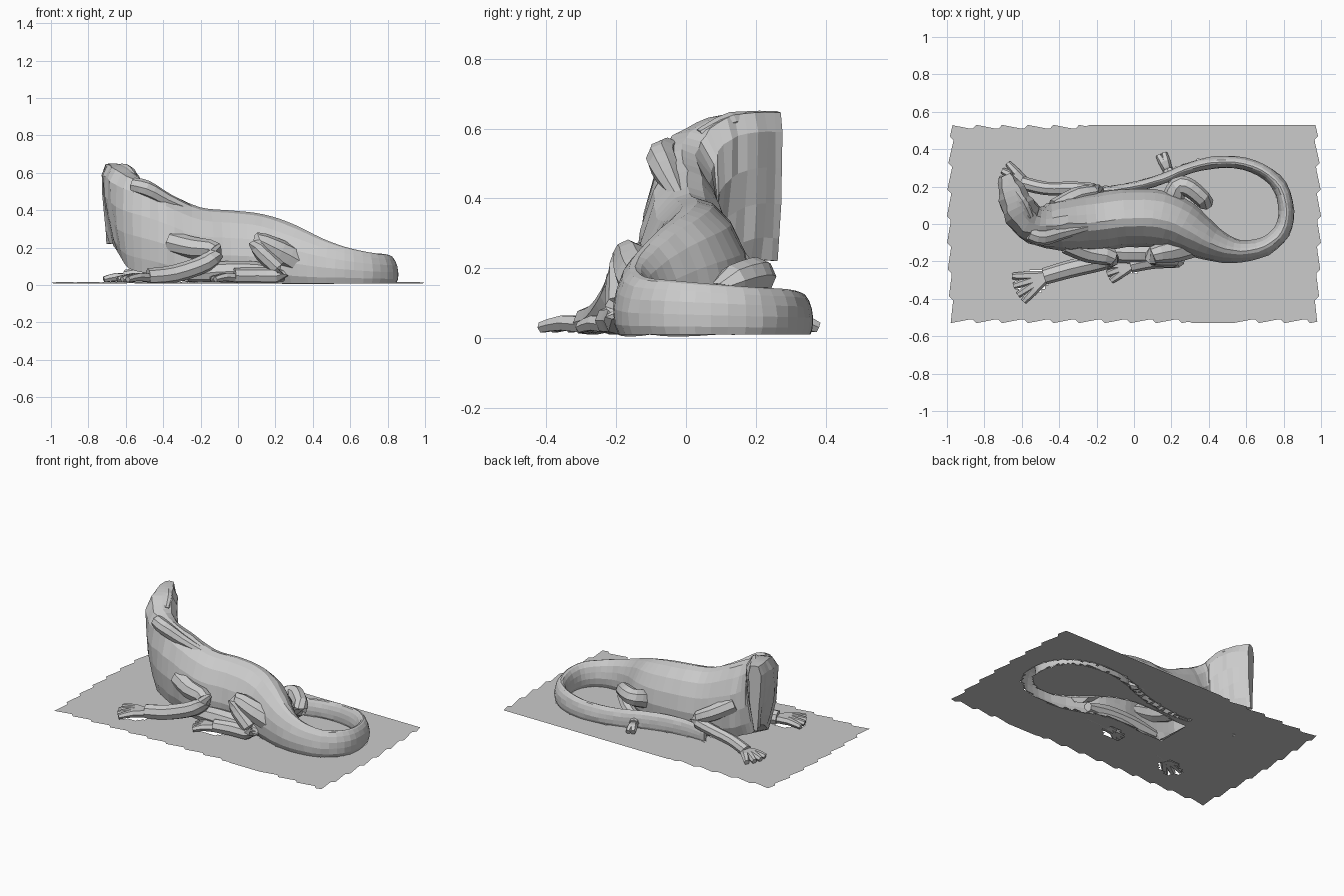
import bpy, bmesh, math, random
from mathutils import Vector

if "Cube" in bpy.data.objects:
    bpy.data.objects.remove(bpy.data.objects["Cube"])

random.seed(4)


def smooth(pts, n):
    """Catmull-Rom resampling of tuples of any length."""
    out = []
    for i in range(len(pts) - 1):
        a, b = pts[max(i - 1, 0)], pts[i]
        c, d = pts[i + 1], pts[min(i + 2, len(pts) - 1)]
        for k in range(n):
            t = k / n
            out.append(tuple(
                0.5 * (2 * q + (r - p) * t + (2 * p - 5 * q + 4 * r - s) * t * t
                       + (3 * q - p - 3 * r + s) * t ** 3)
                for p, q, r, s in zip(a, b, c, d)))
    out.append(tuple(pts[-1]))
    return out


def finish(bm, name):
    bmesh.ops.recalc_face_normals(bm, faces=bm.faces)
    me = bpy.data.meshes.new(name)
    bm.to_mesh(me)
    bm.free()
    ob = bpy.data.objects.new(name, me)
    bpy.context.collection.objects.link(ob)
    return ob


def tube(name, pts, n=3, sides=8):
    """Tapered limb through (x, y, z, radius) points, open where it touches the sheet."""
    bm = bmesh.new()
    path = smooth(pts, n)
    rings = []
    for i, p in enumerate(path):
        a, b = path[max(i - 1, 0)], path[min(i + 1, len(path) - 1)]
        t = (Vector(b[:3]) - Vector(a[:3])).normalized()
        side = t.cross(Vector((0, 0, 1))).normalized()
        up = side.cross(t)
        ring = []
        for k in range(sides):
            w = 2 * math.pi * k / sides
            v = Vector(p[:3]) + p[3] * (math.cos(w) * side + math.sin(w) * up)
            v.z = max(v.z, 0.01)
            ring.append(bm.verts.new(v))
        rings.append(ring)
    for r, s in zip(rings, rings[1:]):
        for k in range(sides):
            bm.faces.new((r[k], r[(k + 1) % sides], s[(k + 1) % sides], s[k]))
    bm.faces.new(rings[0])
    bm.faces.new(rings[-1])
    bmesh.ops.recalc_face_normals(bm, faces=bm.faces)
    flat = [f for f in bm.faces if all(v.co.z < .0101 for v in f.verts)]
    bmesh.ops.delete(bm, geom=flat, context='FACES')
    return finish(bm, name)


def toes(name, x, y, heading, angles, length):
    """Fan of stubby toes spreading from the end of a foot."""
    for i, da in enumerate(angles):
        a = math.radians(heading + da)
        c, s = math.cos(a), math.sin(a)
        tube(f"{name}_{i + 1}", [
            (x, y, 0.035, 0.026),
            (x + c * length * .55, y + s * length * .55, 0.043, 0.024),
            (x + c * length, y + s * length, 0.03, 0.017)], 2, 6)


# Head, trunk and coiled tail as one loft: x, y, bottom, top, half width
spine = smooth([
    (-.69, .26, .22, .65, .04), (-.655, .18, .22, .65, .075),
    (-.62, .09, .17, .635, .095), (-.56, .01, .09, .59, .11),
    (-.47, -.01, .06, .54, .12), (-.35, .0, .03, .48, .145),
    (-.2, .01, .01, .415, .155), (-.05, .03, .01, .40, .155),
    (.1, .03, .01, .385, .155), (.22, .0, .01, .355, .145),
    (.33, -.06, .005, .31, .12), (.45, -.12, .005, .25, .085),
    (.57, -.145, .01, .205, .06), (.7, -.12, .01, .175, .05),
    (.79, -.04, .01, .165, .045), (.815, .07, .01, .155, .042),
    (.78, .2, .01, .145, .04), (.68, .29, .01, .14, .035),
    (.54, .33, .01, .13, .033), (.4, .325, .01, .125, .032),
    (.27, .29, .01, .12, .03), (.15, .24, .01, .12, .028),
    (.0, .2, .01, .12, .026), (-.15, .18, .01, .11, .022),
    (-.27, .185, .01, .09, .012)], 3)
half = [(.28, .965), (.62, .83), (.88, .62), (1, .38), (.95, .15), (.75, 0)]
head = [(.62, .99), (.95, .86), (.92, .62), (.72, .38), (.5, .15), (.25, 0)]
bm = bmesh.new()
rings = []
m = 2 * len(half) + 1
for i, (x, y, zb, zt, w) in enumerate(spine):
    a, b = spine[max(i - 1, 0)], spine[min(i + 1, len(spine) - 1)]
    nrm = Vector((b[1] - a[1], a[0] - b[0], 0)).normalized()
    # blend from the wide-topped skull with a thin dewlap to the round trunk
    f = min(max((zt - .52) / .11, 0), 1)
    sec = [tuple(p + (q - p) * f for p, q in zip(h, k)) for h, k in zip(half, head)]
    profile = [(0, 1)] + sec + [(-u, v) for u, v in reversed(sec)]
    rough = 0.006 if zt > .45 else 0.002
    ring = []
    for u, v in profile:
        p = Vector((x, y, zb + v * (zt - zb))) + nrm * u * w
        ring.append(bm.verts.new(p + nrm * random.uniform(-rough, rough)))
    rings.append(ring)
for i, (r, s) in enumerate(zip(rings, rings[1:])):
    for k in range(m):
        if k == m // 2 and spine[i][2] < .03:
            continue                      # open where it rests on the sheet
        bm.faces.new((r[k], r[(k + 1) % m], s[(k + 1) % m], s[k]))
bm.faces.new(rings[0])
bm.faces.new(rings[-1])
finish(bm, "body_and_tail")

# Shoulder crest and brow
tube("shoulder_crest", [(-.56, -.05, .535, .04), (-.49, -.07, .515, .045),
                        (-.38, -.045, .455, .037), (-.22, -.01, .39, .02)])
tube("brow_ridge", [(-.67, .22, .625, .015), (-.60, .13, .62, .028),
                    (-.555, .04, .58, .02)])

# Right front leg
tube("right_front_leg", [(-.36, -.10, .23, .06), (-.24, -.15, .2, .058),
                         (-.125, -.175, .185, .048), (-.17, -.20, .12, .048),
                         (-.34, -.24, .06, .048), (-.48, -.28, .045, .045)])
toes("right_front_toe", -.46, -.275, 207, (-26, -10, 6, 20), .19)

# Left front leg
tube("left_front_leg", [(-.42, .08, .26, .055), (-.3, .15, .19, .05),
                        (-.2, .175, .13, .04), (-.32, .19, .10, .037),
                        (-.47, .19, .07, .036), (-.6, .22, .045, .037)])
toes("left_front_toe", -.58, .22, 162, (-30, -10, 10, 30), .14)

# Right hind leg
tube("right_hind_leg", [(.34, -.10, .11, .07), (.22, -.14, .18, .065),
                        (.105, -.165, .235, .047), (.13, -.185, .17, .044),
                        (.23, -.19, .06, .044), (.1, -.195, .05, .045),
                        (-.02, -.22, .05, .042)])
toes("right_hind_toe", .0, -.215, 200, (-16, 0, 16), .15)
tube("belly_fold", [(-.27, -.13, .05, .03), (-.1, -.15, .07, .055),
                    (.1, -.15, .07, .055), (.25, -.13, .05, .03)])

# Left hind leg
tube("left_hind_leg", [(.2, .12, .14, .06), (.24, .2, .17, .055),
                       (.3, .19, .18, .05), (.38, .12, .15, .045),
                       (.3, .18, .08, .04), (.21, .24, .06, .035),
                       (.18, .29, .045, .03)])
toes("left_hind_toe", .18, .29, 108, (-6, 14), .09)

# Thin ground sheet with ragged, slightly bowed edges, open beneath the animal
nx, ny = 100, 52
holes = [(s[0], s[1], s[4] * .75) for s in spine if s[2] < .03]
holes += [(-.52, -.3, .06), (-.58, -.33, .05), (.0, -.21, .05), (-.06, -.23, .04)]
bm = bmesh.new()
grid = []
for i in range(nx + 1):
    col = []
    for j in range(ny + 1):
        x, y = -1 + 2 * i / nx, -.53 + 1.06 * j / ny
        if (j == 0 and not 65 < i < 78) or (j == ny and i < 38):
            y *= 1 - .05 * (i % 7) / 7
        x *= 1 - .02 * (y / .53) ** 2 - (.025 * (j % 7) / 7 if i in (0, nx) else 0)
        col.append(bm.verts.new((x, y, .012 + .006 * y)))
    grid.append(col)
for i in range(nx):
    for j in range(ny):
        q = (grid[i][j], grid[i + 1][j], grid[i + 1][j + 1], grid[i][j + 1])
        c = sum((v.co for v in q), Vector()) / 4
        if not any(math.hypot(c.x - hx, c.y - hy) < r and not (hy > -.2 and c.x < -.3)
                   for hx, hy, r in holes):
            bm.faces.new(q)
bmesh.ops.delete(bm, geom=[v for v in bm.verts if not v.link_faces], context='VERTS')
finish(bm, "ground_sheet")
